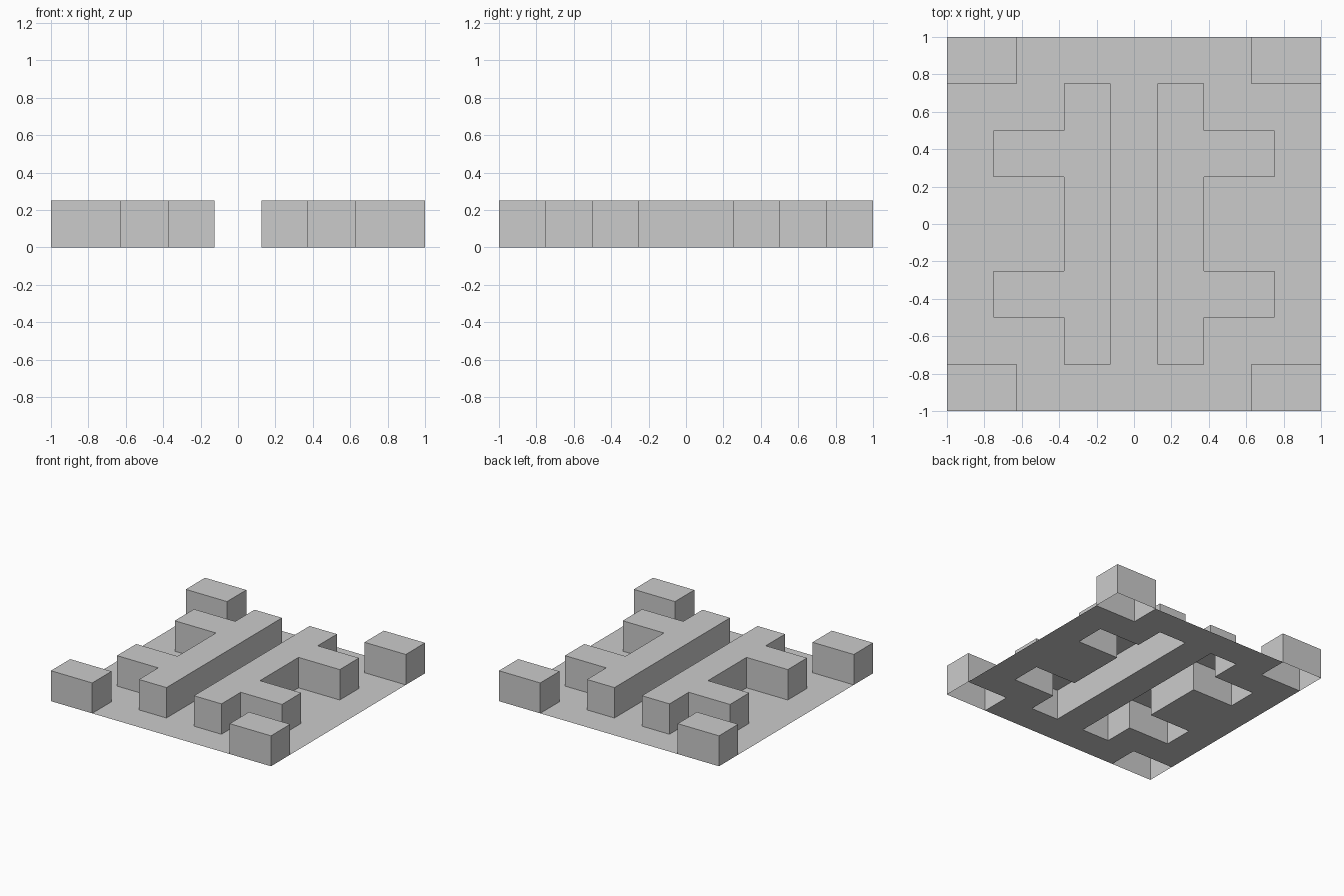
import bpy, bmesh

if "Cube" in bpy.data.objects:
    bpy.data.objects.remove(bpy.data.objects["Cube"])

HEIGHT = 0.25
# Footprints in one quadrant (x0, x1, y0, y1): spine, prong, corner
FOOTPRINTS = [(0.125, 0.375, 0, 0.75), (0.375, 0.75, 0.25, 0.5), (0.625, 1, 0.75, 1)]
# Right-hand bar with two prongs, and corner block, counter-clockwise
BAR = [(.125, -.75), (.375, -.75), (.375, -.5), (.75, -.5), (.75, -.25), (.375, -.25),
       (.375, .25), (.75, .25), (.75, .5), (.375, .5), (.375, .75), (.125, .75)]
CORNER = [(.625, .75), (1, .75), (1, 1), (.625, 1)]


def finish(name, bm):
    mesh = bpy.data.meshes.new(name)
    bm.to_mesh(mesh)
    bm.free()
    bpy.context.collection.objects.link(bpy.data.objects.new(name, mesh))


def shell(name, outline, sx, sy):
    """Hollow block: walls and roof, open underneath."""
    pts = [(x * sx, y * sy) for x, y in outline]
    if sx * sy < 0:
        pts.reverse()
    bm = bmesh.new()
    low = [bm.verts.new((x, y, 0)) for x, y in pts]
    top = [bm.verts.new((x, y, HEIGHT)) for x, y in pts]
    bm.faces.new(top)
    for i in range(len(pts)):
        j = (i + 1) % len(pts)
        bm.faces.new((low[i], low[j], top[j], top[i]))
    finish(name, bm)


def covered(x, y):
    return any(a < abs(x) < b and c < abs(y) < d for a, b, c, d in FOOTPRINTS)


# Ground sheet: thin tiles everywhere except beneath the hollow blocks
half_x = [0.125, 0.375, 0.625, 0.75, 1]
half_y = [0.25, 0.5, 0.75, 1]
xs = sorted([-v for v in half_x] + half_x)
ys = sorted([-v for v in half_y] + half_y)
bm = bmesh.new()
grid = [[bm.verts.new((x, y, 0)) for y in ys] for x in xs]
for i in range(len(xs) - 1):
    for j in range(len(ys) - 1):
        if not covered((xs[i] + xs[i + 1]) / 2, (ys[j] + ys[j + 1]) / 2 + 0.001):
            bm.faces.new((grid[i][j], grid[i + 1][j], grid[i + 1][j + 1], grid[i][j + 1]))
bmesh.ops.delete(bm, geom=[v for v in bm.verts if not v.link_faces], context='VERTS')
finish("ground_sheet", bm)

# Pronged bars and corner blocks
for sx, side in ((-1, "left"), (1, "right")):
    shell(f"pronged_bar_{side}", BAR, sx, 1)
    for sy, end in ((-1, "front"), (1, "back")):
        shell(f"corner_block_{end}_{side}", CORNER, sx, sy)
